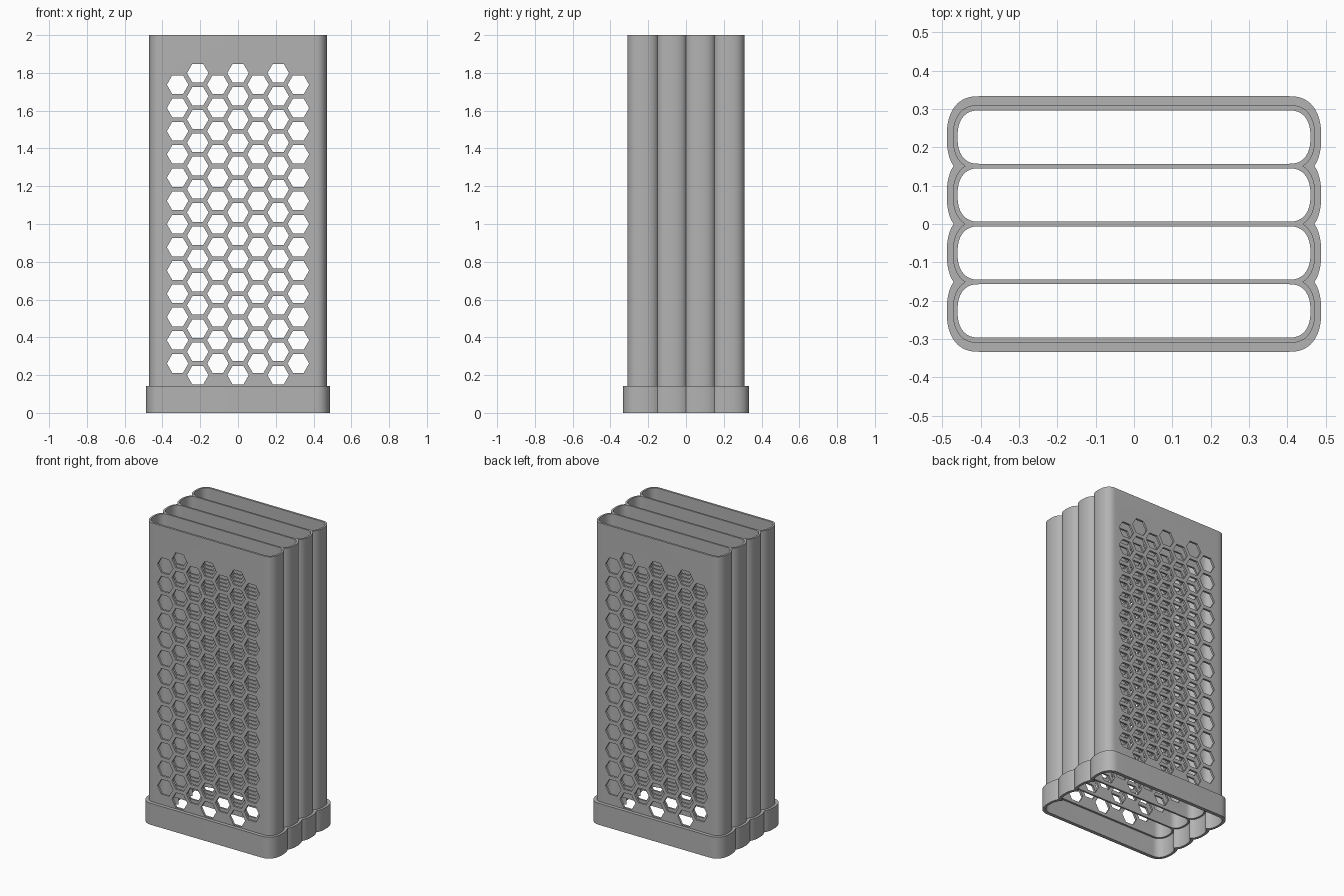
import bpy
import bmesh
import math

cube = bpy.data.objects.get("Cube")
if cube:
    bpy.data.objects.remove(cube, do_unlink=True)

PITCH = 0.151        # spacing of the four channels
FLAT = 0.405         # half length of the straight part of a channel
HEX_STEP = 0.123     # vertical spacing of the holes
CENTRES = [(i - 1.5) * PITCH for i in range(4)]

grey = bpy.data.materials.new("plain grey")
grey.use_nodes = True
grey.diffuse_color = (0.45, 0.45, 0.45, 1)
grey.node_tree.nodes["Principled BSDF"].inputs["Base Color"].default_value = (0.45, 0.45, 0.45, 1)


def end_x(reach, half, dy):
    """Rounded end of a channel: x at an offset dy from its middle."""
    return FLAT + reach * max(0, 1 - (abs(dy) / half) ** 2.4) ** (1 / 2.4)


def end_arc(reach, half, cy, low, high, steps=20):
    """Points up the right-hand end, limited to low..high around cy."""
    a, b = (math.asin(max(-1, min(1, v / half))) for v in (low, high))
    dys = [half * math.sin(a + (b - a) * i / steps) for i in range(steps + 1)]
    return [(end_x(reach, half, dy), cy + dy) for dy in dys]


def mirrored(right):
    return right + [(-x, y) for x, y in reversed(right)]


def slot_outline(reach, half, cy):
    return mirrored(end_arc(reach, half, cy, -half, half))


def scalloped_outline(reach, half):
    """Outline around all four channels, with notches where they meet."""
    right = []
    for i, cy in enumerate(CENTRES):
        low = -half if i == 0 else -PITCH / 2
        high = half if i == 3 else PITCH / 2
        arc = end_arc(reach, half, cy, low, high)
        right += arc if i == 0 else arc[1:]
    return mirrored(right)


def prism_object(name, outlines, start, direction):
    """Extrude closed outlines, given as 3D point lists, along a direction."""
    bm = bmesh.new()
    for points in outlines:
        face = bm.faces.new([bm.verts.new(p) for p in points])
        made = bmesh.ops.extrude_face_region(bm, geom=[face], use_keep_orig=True)["geom"]
        verts = [g for g in made if isinstance(g, bmesh.types.BMVert)]
        bmesh.ops.translate(bm, vec=direction, verts=verts)
    bmesh.ops.translate(bm, vec=start, verts=bm.verts)
    bmesh.ops.recalc_face_normals(bm, faces=bm.faces)
    mesh = bpy.data.meshes.new(name)
    bm.to_mesh(mesh)
    bm.free()
    mesh.materials.append(grey)
    obj = bpy.data.objects.new(name, mesh)
    bpy.context.collection.objects.link(obj)
    return obj


def upright(name, outlines, z0, z1):
    flat = [[(x, y, 0) for x, y in o] for o in outlines]
    return prism_object(name, flat, (0, 0, z0), (0, 0, z1 - z0))


def cut(target, cutter):
    """Subtract the cutter, keep the result and discard the cutter."""
    mod = target.modifiers.new("cut", 'BOOLEAN')
    mod.operation = 'DIFFERENCE'
    mod.solver = 'EXACT'
    mod.object = cutter
    bpy.context.view_layer.update()
    graph = bpy.context.evaluated_depsgraph_get()
    mesh = bpy.data.meshes.new_from_object(target.evaluated_get(graph))
    target.modifiers.clear()
    target.data = mesh
    bpy.data.objects.remove(cutter, do_unlink=True)


# Four joined channels, open at both ends
body = upright("channel_body", [scalloped_outline(0.067, 0.0835)], 0.13, 2.0)
slots = [slot_outline(0.055, 0.0695, cy) for cy in CENTRES]
cut(body, upright("slot_cutter", slots, 0, 2.2))

# Honeycomb holes through every wall
hexes = []
for col in range(-3, 4):
    rows, first = (14, 0.2) if col % 2 == 0 else (13, 0.2 + HEX_STEP / 2)
    cx = col * HEX_STEP * math.sqrt(3) / 2
    for row in range(rows):
        cz = first + row * HEX_STEP
        angles = [math.radians(60 * k) for k in range(6)]
        hexes.append([(cx + 0.057 * math.cos(a), 0, cz + 0.057 * math.sin(a))
                      for a in angles])
cut(body, prism_object("hole_cutter", hexes, (0, -0.5, 0), (0, 1, 0)))

# Wider open socket around the bottom
base = upright("base_socket", [scalloped_outline(0.083, 0.1065)], 0, 0.143)
cut(base, upright("socket_cutter", [scalloped_outline(0.0665, 0.083)], -0.1, 0.3))

# Smooth ends, crisp edges
for obj in (body, base):
    bpy.ops.object.select_all(action='DESELECT')
    obj.select_set(True)
    bpy.context.view_layer.objects.active = obj
    bpy.ops.object.shade_smooth_by_angle(angle=math.radians(30))
